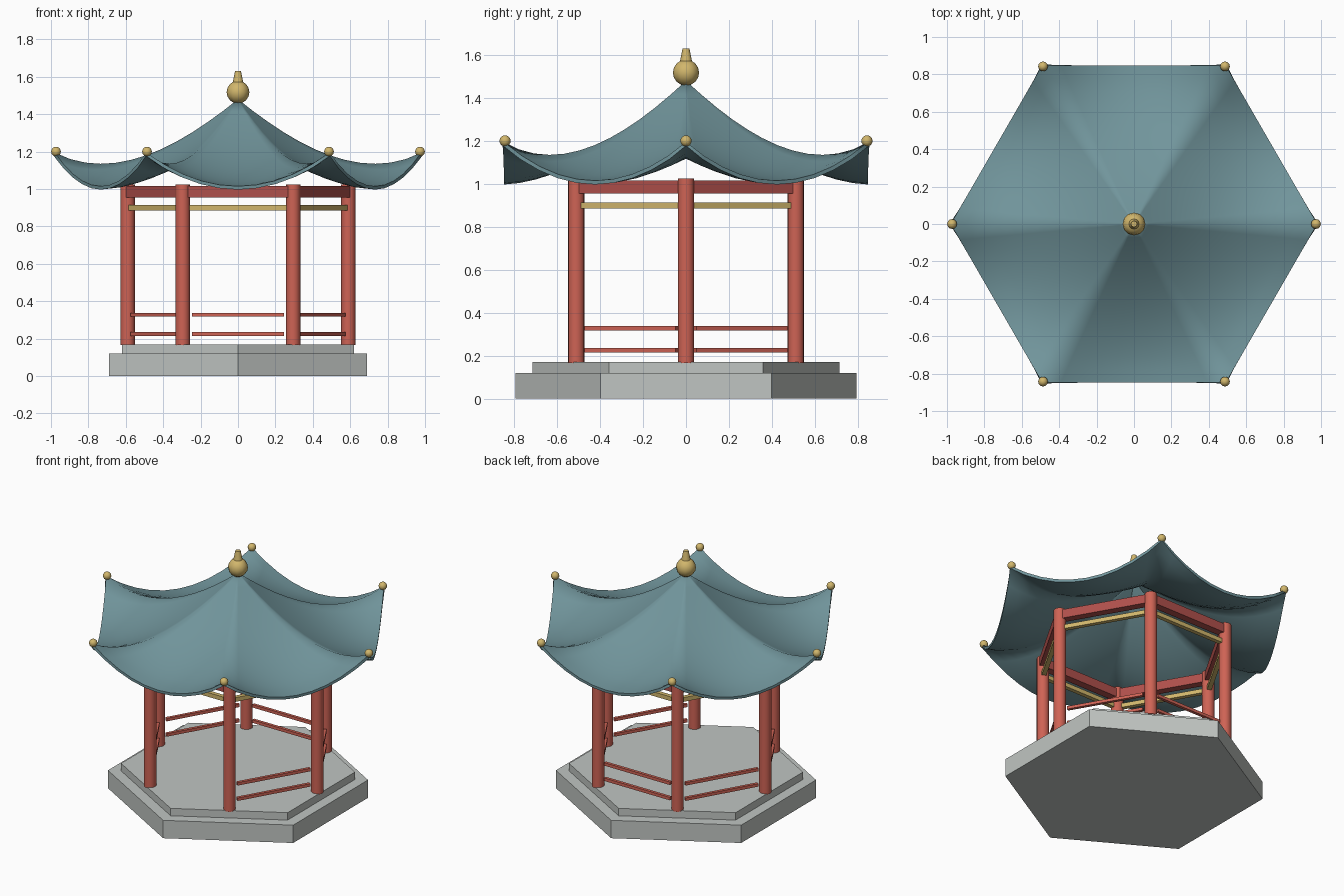
import bpy, bmesh
from math import radians, cos, sin, pi
from mathutils import Vector

cube = bpy.data.objects.get("Cube")
if cube:
    bpy.data.objects.remove(cube, do_unlink=True)


def material(name, rgb):
    m = bpy.data.materials.new(name)
    m.use_nodes = True
    m.diffuse_color = (*rgb, 1)
    m.node_tree.nodes["Principled BSDF"].inputs["Base Color"].default_value = (*rgb, 1)
    return m


STONE = material("pale stone", (0.53, 0.56, 0.54))
RED = material("red lacquer", (0.62, 0.125, 0.09))
DARK_RED = material("deep red lacquer", (0.43, 0.08, 0.07))
GOLD = material("gold", (0.64, 0.47, 0.15))
TEAL = material("teal tile", (0.165, 0.30, 0.33))


def finish(name, mat, smooth=None):
    ob = bpy.context.object
    ob.name = ob.data.name = name
    ob.data.materials.append(mat)
    if smooth:
        bpy.ops.object.shade_smooth_by_angle(angle=radians(smooth))
    return ob


def tapered(name, mat, sides, r1, r2, z0, z1, xy=(0, 0), turn=0, smooth=None):
    bpy.ops.mesh.primitive_cone_add(vertices=sides, radius1=r1, radius2=r2, depth=z1 - z0,
                                    location=(*xy, (z0 + z1) / 2), rotation=(0, 0, turn))
    return finish(name, mat, smooth)


def ball(name, radius, loc, segments, rings):
    bpy.ops.mesh.primitive_uv_sphere_add(segments=segments, ring_count=rings,
                                         radius=radius, location=loc)
    return finish(name, GOLD, 60)


def bar(name, mat, side, length, depth, height, z):
    # horizontal bar along one side of the column ring
    a = pi / 6 + side * pi / 3
    r = COLUMN_RING * cos(pi / 6)
    bpy.ops.mesh.primitive_cube_add(size=1, location=(r * cos(a), r * sin(a), z),
                                    rotation=(0, 0, a))
    bpy.context.object.scale = (depth, length, height)
    bpy.ops.object.transform_apply(location=False, rotation=False, scale=True)
    return finish(name, mat)


def corner(k, r):
    return Vector((r * cos(k * pi / 3), r * sin(k * pi / 3), 0))


COLUMN_RING, ROOF_RADIUS, ENTRANCE = 0.59, 0.98, 4

# Stepped stone base
tapered("lower_step", STONE, 6, 0.795, 0.795, 0, 0.12)
tapered("upper_step", STONE, 6, 0.715, 0.715, 0.12, 0.17)

# Columns, beams and railings; the front side is left open as the entrance
for k in range(6):
    tapered(f"column_{k}", RED, 16, 0.038, 0.038, 0.165, 1.025,
            corner(k, COLUMN_RING).xy, smooth=40)
    bar(f"beam_{k}", DARK_RED, k, 0.59, 0.05, 0.06, 0.985)
    bar(f"gold_rail_{k}", GOLD, k, 0.55, 0.028, 0.028, 0.9)
    if k != ENTRANCE:
        for level, z in (("lower", 0.225), ("upper", 0.328)):
            bar(f"{level}_railing_{k}", RED, k, 0.49, 0.02, 0.02, z)

# Sweeping roof: concave slope with upturned corners
ROWS, COLS = 12, 10


def roof_point(k, i, j):
    t, s = i / ROWS, j / COLS
    p = corner(k, ROOF_RADIUS).lerp(corner(k + 1, ROOF_RADIUS), s) * t
    p.z = 1.015 + 0.465 * (1 - t) ** 1.7 + 0.18 * t ** 3 * (2 * s - 1) ** 2
    return p


bm = bmesh.new()
for k in range(6):
    grid = [[bm.verts.new(roof_point(k, i, j)) for j in range(COLS + 1)]
            for i in range(ROWS + 1)]
    for i in range(ROWS):
        for j in range(COLS):
            if i == 0:
                bm.faces.new((grid[0][j], grid[1][j], grid[1][j + 1]))
            else:
                bm.faces.new((grid[i][j], grid[i + 1][j], grid[i + 1][j + 1], grid[i][j + 1]))
bmesh.ops.remove_doubles(bm, verts=bm.verts, dist=0.0005)
mesh = bpy.data.meshes.new("roof")
bm.to_mesh(mesh)
bm.free()
roof = bpy.data.objects.new("roof", mesh)
bpy.context.collection.objects.link(roof)
bpy.ops.object.select_all(action='DESELECT')
roof.select_set(True)
bpy.context.view_layer.objects.active = roof
shell = roof.modifiers.new("thickness", 'SOLIDIFY')
shell.thickness, shell.offset = 0.018, -1
bpy.ops.object.modifier_apply(modifier=shell.name)
finish("roof", TEAL, 80)

# Gold corner balls and finial
for k in range(6):
    ball(f"corner_ball_{k}", 0.026, corner(k, 0.973) + Vector((0, 0, 1.2)), 12, 8)
ball("finial_ball", 0.061, (0, 0, 1.518), 12, 8)
tapered("finial_tip", GOLD, 12, 0.03, 0.016, 1.56, 1.63, smooth=40)
